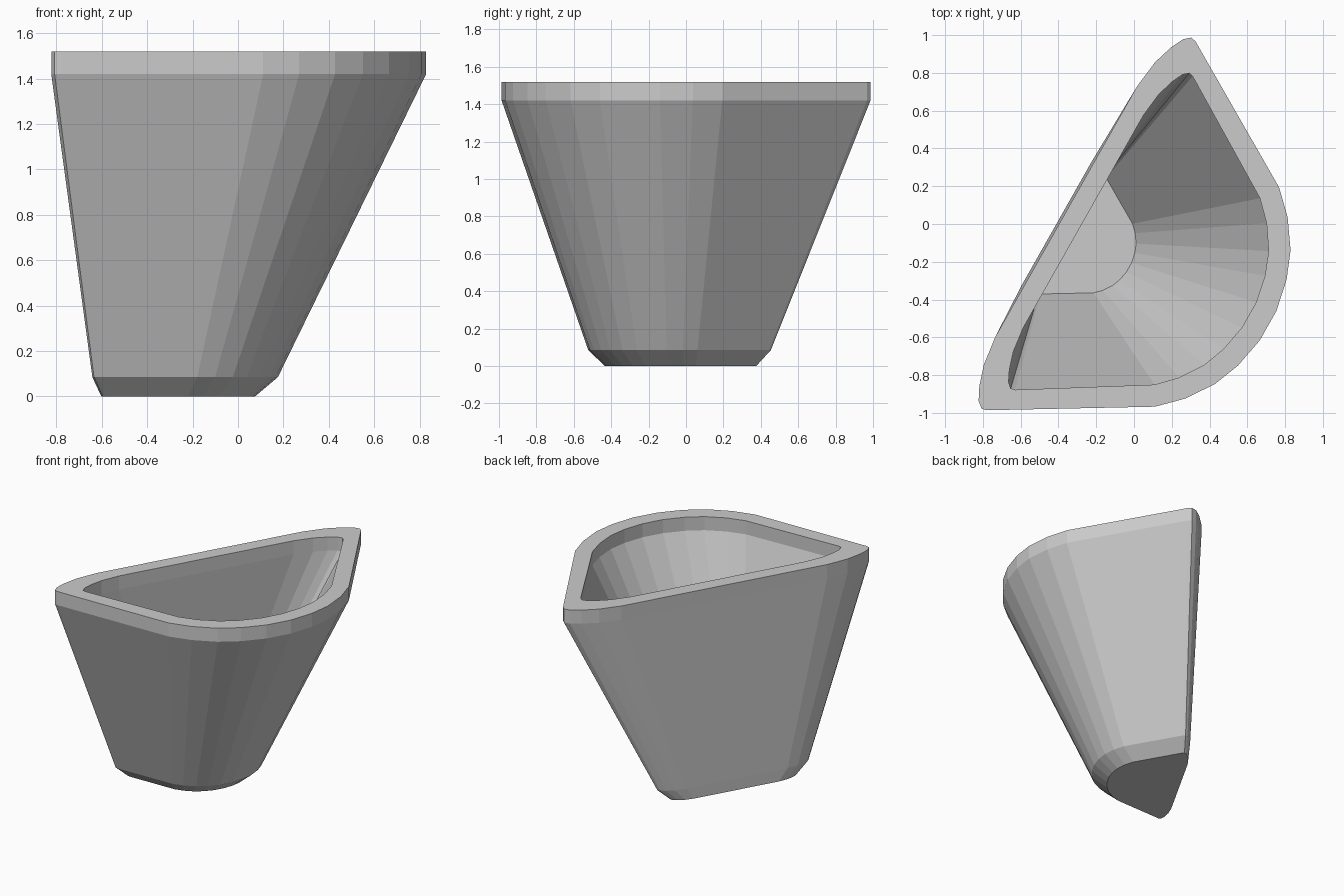
import bpy, bmesh, math

if "Cube" in bpy.data.objects:
    bpy.data.objects.remove(bpy.data.objects["Cube"])

# Half of the D-shaped outline: (depth from back to bowed front, half width)
HALF = [(-.345, .76), (-.325, .92), (-.29, 1.03), (-.255, 1.10), (-.222, 1.128),
        (-.193, 1.122), (.573, .667), (.69, .552), (.79, .407), (.848, .262), (.883, .09)]
OUTLINE = HALF + [(n, -s) for n, s in reversed(HALF)]
ANGLE = math.radians(-29.5)

# Rings from outer base, up over the rim and down to the inner floor:
# depth scale, width scale, depth shift, sideways shift, height
RINGS = [(.41, .41, -.216, -.205, 0),
         (.495, .495, -.187, -.205, .085),
         (1, 1, 0, -.12, 1.42),
         (1, 1, 0, -.12, 1.52),
         (.82, .85, .043, -.12, 1.52),
         (.82, .85, .043, -.12, 1.42),
         (.315, .315, -.188, -.213, .10)]


def ring(bm, kn, ks, shift_n, shift_s, z):
    c, s = math.cos(ANGLE), math.sin(ANGLE)
    verts = []
    for n, w in OUTLINE:
        a, b = n * kn + shift_n, w * ks + shift_s
        verts.append(bm.verts.new((a * c - b * s, a * s + b * c, z)))
    return verts


# Flat-backed tapered planter with a straight rim and hollow inside
bm = bmesh.new()
loops = [ring(bm, *r) for r in RINGS]
count = len(OUTLINE)
for low, high in zip(loops, loops[1:]):
    for i in range(count):
        j = (i + 1) % count
        bm.faces.new((low[i], low[j], high[j], high[i]))
bm.faces.new(loops[0])    # underside
bm.faces.new(loops[-1])   # inner floor
bmesh.ops.recalc_face_normals(bm, faces=bm.faces)

mesh = bpy.data.meshes.new("wall_planter")
bm.to_mesh(mesh)
bm.free()
planter = bpy.data.objects.new("wall_planter", mesh)
bpy.context.collection.objects.link(planter)
